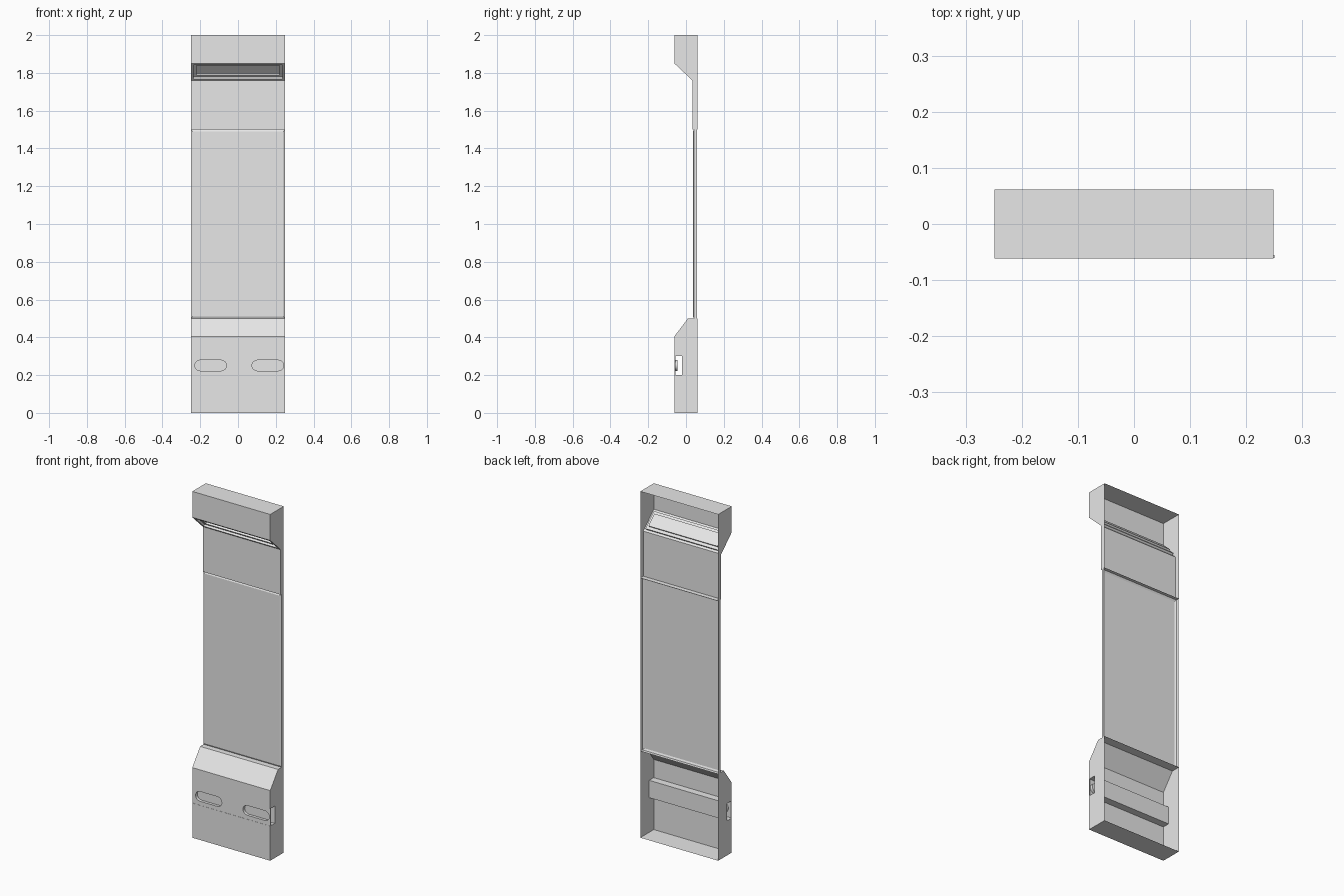
import bpy, bmesh, math

cube = bpy.data.objects.get("Cube")
if cube:
    bpy.data.objects.remove(cube)

HALF, FRONT, BACK = 0.249, -0.0615, 0.0615

grey = bpy.data.materials.new("panel_grey")
grey.use_nodes = True
colour = (0.8, 0.8, 0.8, 1)
grey.diffuse_color = colour
grey.node_tree.nodes["Principled BSDF"].inputs["Base Color"].default_value = colour


def finish(bm, name):
    mesh = bpy.data.meshes.new(name)
    bm.to_mesh(mesh)
    bm.free()
    mesh.materials.append(grey)
    obj = bpy.data.objects.new(name, mesh)
    bpy.context.collection.objects.link(obj)
    return obj


def shell(profile):
    """Open-backed shell: a side profile swept across x with end walls."""
    bm = bmesh.new()
    ends = [[bm.verts.new((x, y, z)) for y, z in profile] for x in (-HALF, HALF)]
    left, right = ends
    strips = [bm.faces.new((left[i], right[i], right[i + 1], left[i + 1]))
              for i in range(len(profile) - 1)]
    bm.faces.new(left[::-1])
    bm.faces.new(right)
    return bm, strips


def inset(bm, face, thickness, depth):
    bmesh.ops.inset_region(bm, faces=[face], thickness=thickness, depth=0,
                           use_even_offset=True)
    if depth:
        bm.normal_update()
        move = face.normal * depth
        rim = bmesh.ops.extrude_discrete_faces(bm, faces=[face])["faces"][0]
        bmesh.ops.translate(bm, verts=rim.verts, vec=move)
        return rim
    return face


# Upper housing with a stepped slot in its sloping underside
bm, strips = shell([(BACK, 1.5), (0.034, 1.5), (0.034, 1.76),
                    (FRONT, 1.85), (FRONT, 2), (BACK, 2)])
bm.normal_update()
slot = inset(bm, strips[2], 0.013, -0.012)
slot = inset(bm, slot, 0.016, -0.01)
finish(bm, "upper_housing")

# Lower housing with a channel running through it
bm, strips = shell([(BACK, 0), (FRONT, 0), (FRONT, 0.2), (-0.02, 0.2),
                    (-0.02, 0.3), (FRONT, 0.3), (FRONT, 0.405),
                    (0.01, 0.5), (BACK, 0.5)])
finish(bm, "lower_housing")

# Thin middle sheet with a raised, bevelled panel
bm = bmesh.new()
sheet = bm.faces.new([bm.verts.new((x, BACK - 0.003, z)) for x, z in
                      ((-HALF, 0.5), (HALF, 0.5), (HALF, 1.5), (-HALF, 1.5))])
bm.normal_update()
panel = inset(bm, sheet, 0.024, 0.016)
panel = inset(bm, panel, 0.01, 0)
bmesh.ops.translate(bm, verts=panel.verts, vec=(0, -0.005, 0))
finish(bm, "middle_panel")


# Cover strip over the channel, with two rounded pockets
def loop(bm, points):
    verts = [bm.verts.new((x, FRONT + 0.001, z)) for x, z in points]
    return [bm.edges.new((v, verts[i - 1])) for i, v in enumerate(verts)]


def capsule(cx, cz, half, r, steps=8):
    points = []
    for side in (1, -1):
        for i in range(steps + 1):
            a = math.pi * (i / steps - 0.5) + (0 if side > 0 else math.pi)
            points.append((cx + side * (half - r) + r * math.cos(a),
                           cz + r * math.sin(a)))
    return points


def push_back(bm, edges, depth):
    geom = bmesh.ops.extrude_edge_only(bm, edges=edges)["geom"]
    verts = [g for g in geom if isinstance(g, bmesh.types.BMVert)]
    bmesh.ops.translate(bm, verts=verts, vec=(0, depth, 0))
    return [g for g in geom if isinstance(g, bmesh.types.BMEdge)
            and all(v in verts for v in g.verts)]


bm = bmesh.new()
border = loop(bm, [(-HALF, 0.2), (0.25, 0.2), (0.25, 0.3), (-HALF, 0.3)])
pockets = [loop(bm, capsule(cx, 0.251, 0.084, 0.028)) for cx in (-0.145, 0.158)]
bmesh.ops.triangle_fill(bm, use_beauty=True, normal=(0, -1, 0),
                        edges=border + pockets[0] + pockets[1])
push_back(bm, border, 0.005)
for pocket in pockets:
    floor = push_back(bm, pocket, 0.016)
    bmesh.ops.edgeloop_fill(bm, edges=floor)
bmesh.ops.recalc_face_normals(bm, faces=bm.faces)
strip = finish(bm, "channel_cover")
bpy.context.view_layer.objects.active = strip
strip.select_set(True)
bpy.ops.object.shade_smooth_by_angle(angle=math.radians(35))
